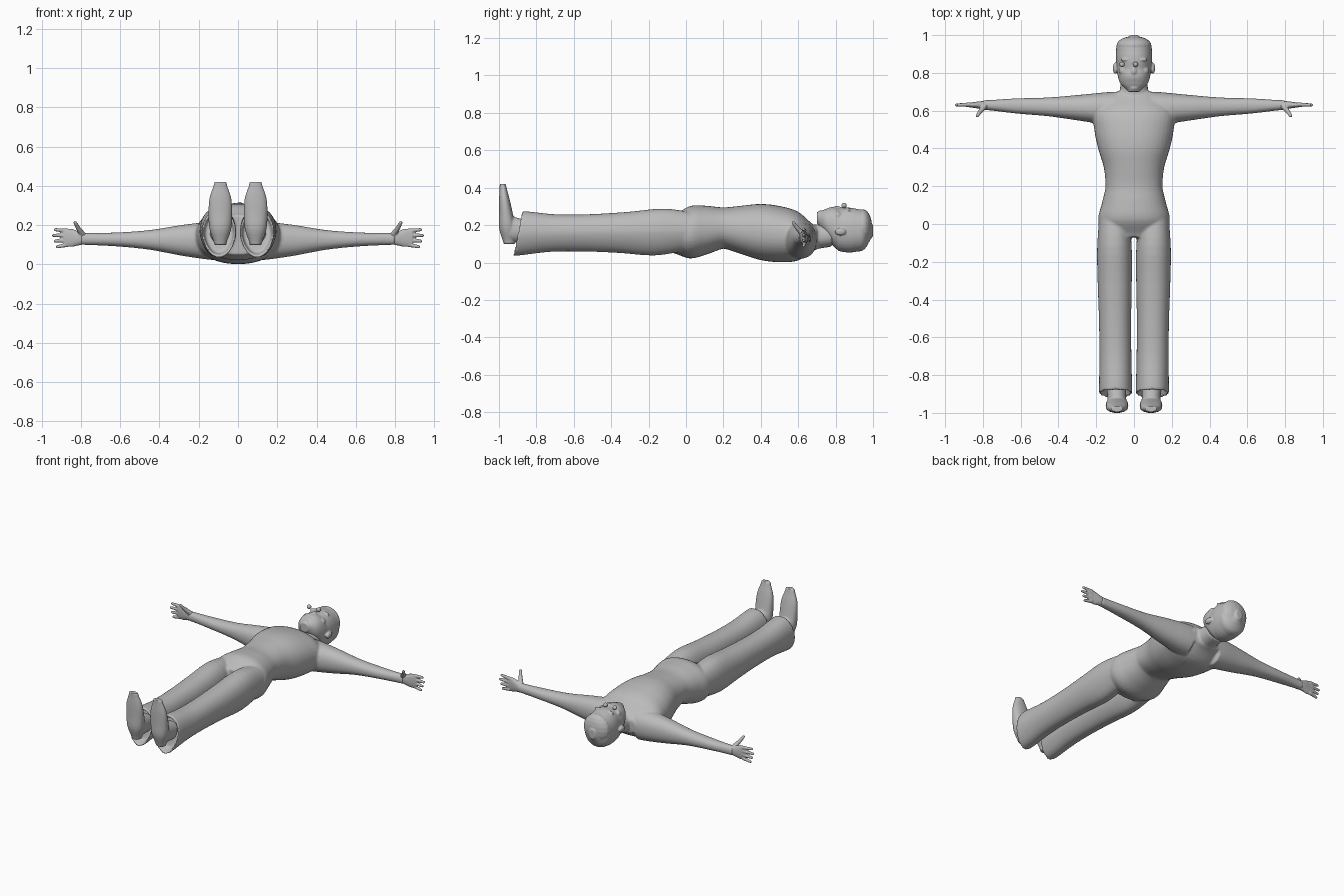
import bpy, bmesh, math
from mathutils import Vector, Matrix

cube = bpy.data.objects.get("Cube")
if cube:
    bpy.data.objects.remove(cube)

colour = (0.5, 0.5, 0.5, 1)
grey = bpy.data.materials.new("plain_grey")
grey.use_nodes = True
grey.diffuse_color = colour
grey.node_tree.nodes["Principled BSDF"].inputs["Base Color"].default_value = colour

UNIT_X, UNIT_Y, UNIT_Z = Vector((1, 0, 0)), Vector((0, 1, 0)), Vector((0, 0, 1))
CROSS = {"x": (UNIT_Y, UNIT_Z), "y": (UNIT_X, UNIT_Z), "z": (UNIT_X, UNIT_Y)}


def spline(a, b, c, d, t):
    """Smooth value between b and c."""
    return b + 0.5 * t * (c - a + t * (2 * a - 5 * b + 4 * c - d + t * (3 * (b - c) + d - a)))


def tube(bm, axis, start, end, radii, side=1, power=2.2, lean=0, pinch=0, hollow=False, sides=40, steps=4):
    """Closed tube from start to end; the radius pairs are spread evenly along it."""
    start, end = Vector(start), Vector(end)
    across, up = CROSS[axis]
    radii = [Vector(r) for r in radii]
    last = len(radii) - 1
    stations = []
    for i in range(last * steps + 1):
        seg = min(i // steps, last - 1)
        near = [radii[min(max(seg + k, 0), last)] for k in (-1, 0, 1, 2)]
        size = spline(*near, i / steps - seg)
        stations.append((start.lerp(end, i / (last * steps)), size))
    if hollow:
        # fold the open end back inside itself
        centre, size = stations[-1]
        inward = (start - end).normalized() * size.x
        stations += [(centre, size * 0.9), (centre + inward * 0.5, size * 0.8)]
    rings = []
    for centre, size in stations:
        ring = []
        for k in range(sides):
            angle = math.tau * k / sides
            c, s = math.cos(angle), math.sin(angle)
            u = math.copysign(abs(c) ** (2 / power), c) * (1 - pinch * max(0, -s))
            v = math.copysign(abs(s) ** (2 / power), s)
            p = centre + across * size.x * u + up * size.y * v + UNIT_Y * lean * size.y * v
            ring.append(bm.verts.new((p.x * side, p.y, p.z)))
        rings.append(ring)
    for ring, following in zip(rings, rings[1:]):
        for k in range(sides):
            bm.faces.new((ring[k - 1], ring[k], following[k], following[k - 1]))
    bm.faces.new(rings[0])
    bm.faces.new(rings[-1])


def blob(bm, centre, radii, segments=20):
    matrix = Matrix.Translation(centre) @ Matrix.Diagonal((*radii, 1))
    bmesh.ops.create_uvsphere(bm, u_segments=segments, v_segments=segments // 2, radius=1, matrix=matrix)


def finger(bm, side, start, end, thick, thin, count=14):
    """Tapered row of overlapping balls, fused later."""
    start, end = Vector(start), Vector(end)
    for k in range(count + 1):
        p = start.lerp(end, k / count)
        radius = thick + (thin - thick) * k / count
        blob(bm, (p.x * side, p.y, p.z), [radius] * 3, segments=12)


def finish(name, bm, voxel=None, passes=3):
    """Make the object and fuse its overlapping pieces into one smooth skin."""
    bmesh.ops.recalc_face_normals(bm, faces=bm.faces)
    for face in bm.faces:
        face.smooth = True
    mesh = bpy.data.meshes.new(name)
    bm.to_mesh(mesh)
    bm.free()
    mesh.materials.append(grey)
    ob = bpy.data.objects.new(name, mesh)
    bpy.context.collection.objects.link(ob)
    if voxel:
        fuse = ob.modifiers.new("fuse", "REMESH")
        fuse.mode = "VOXEL"
        fuse.voxel_size = voxel
        fuse.use_smooth_shade = True
        soften = ob.modifiers.new("soften", "SMOOTH")
        soften.factor = 0.5
        soften.iterations = passes


# Clothed body: hips, chest, neck, arms and trouser legs
bm = bmesh.new()
hips = [(.16, .1), (.19, .14), (.17, .13), (.15, .11)]
chest = [(.15, .11), (.16, .13), (.19, .15), (.21, .15), (.21, .13), (.11, .06)]
neck = [(.08, .07), (.07, .06)]
arm = [(.09, .1), (.07, .08), (.05, .05), (.04, .035), (.025, .03)]
leg = [(.08, .1), (.092, .125), (.09, .11), (.085, .1), (.085, .1), (.088, .12)]
tube(bm, "y", (0, -.07, .15), (0, .2, .185), hips)
tube(bm, "y", (0, .2, .185), (0, .7, .13), chest)
tube(bm, "y", (0, .62, .13), (0, .78, .145), neck)
for side in (1, -1):
    tube(bm, "x", (.1, .61, .12), (.8, .63, .13), arm, side)
    tube(bm, "y", (.105, .05, .165), (.097, -.9, .155), leg, side, lean=.2, pinch=.2, hollow=True)
finish("clothed_body", bm, voxel=.0075)

# Head with jaw, cranium, hair and facial features
bm = bmesh.new()
jaw = [(.03, .03), (.07, .065), (.085, .1), (.09, .115)]
cranium = [(.09, .115), (.095, .12), (.095, .115), (.085, .1), (.02, .03)]
nose = [(.01, .01), (.02, .025), (.012, .02), (.01, .015)]
tube(bm, "y", (0, .7, .24), (0, .82, .175), jaw)
tube(bm, "y", (0, .82, .175), (0, 1, .17), cranium)
tube(bm, "y", (0, .775, .28), (0, .86, .275), nose)
blob(bm, (0, .945, .19), (.093, .05, .095))  # hair
blob(bm, (0, .72, .26), (.025, .015, .02))  # chin
for lip in (.745, .757):
    blob(bm, (0, lip, .275), (.025, .006, .012))
for side in (1, -1):
    blob(bm, (side * .04, .87, .275), (.03, .01, .015))  # brow
    blob(bm, (side * .05, .81, .25), (.03, .025, .025))  # cheek
    blob(bm, (side * .1, .825, .165), (.012, .03, .02))  # ear
finish("head", bm, voxel=.0045)

# Small round eyeballs floating over the face
for name, x in (("right_eyeball", -.063), ("left_eyeball", .008)):
    bm = bmesh.new()
    blob(bm, (x, .845, .305), [.014] * 3)
    finish(name, bm)

palm = [(.02, .027), (.02, .035), (.015, .046), (.01, .044)]
shoe = [(.03, .03), (.055, .045), (.06, .037), (.055, .028), (.03, .016)]
ankle = [(.05, .055), (.05, .07)]
for label, side in (("left", 1), ("right", -1)):
    # Hand: palm, four spread fingers and a bent thumb
    bm = bmesh.new()
    tube(bm, "x", (.77, .63, .13), (.89, .63, .138), palm, side)
    for k in range(4):
        tip = (.94 - .01 * abs(k - 2), .63, .09 + .029 * k)
        finger(bm, side, (.87, .633, .1 + .024 * k), tip, .0115, .0085)
    knuckle = (.815, .595, .185)
    finger(bm, side, (.79, .625, .15), knuckle, .016, .012)
    finger(bm, side, knuckle, (.83, .573, .213), .012, .009)
    finish(label + "_hand", bm, voxel=.004, passes=2)

    # Shoe pointing up, with an ankle reaching into the trouser leg
    bm = bmesh.new()
    tube(bm, "z", (.09, -.945, .1), (.09, -.98, .42), shoe, side)
    tube(bm, "y", (.095, -.82, .165), (.09, -.95, .18), ankle, side)
    finish(label + "_shoe", bm, voxel=.005)
